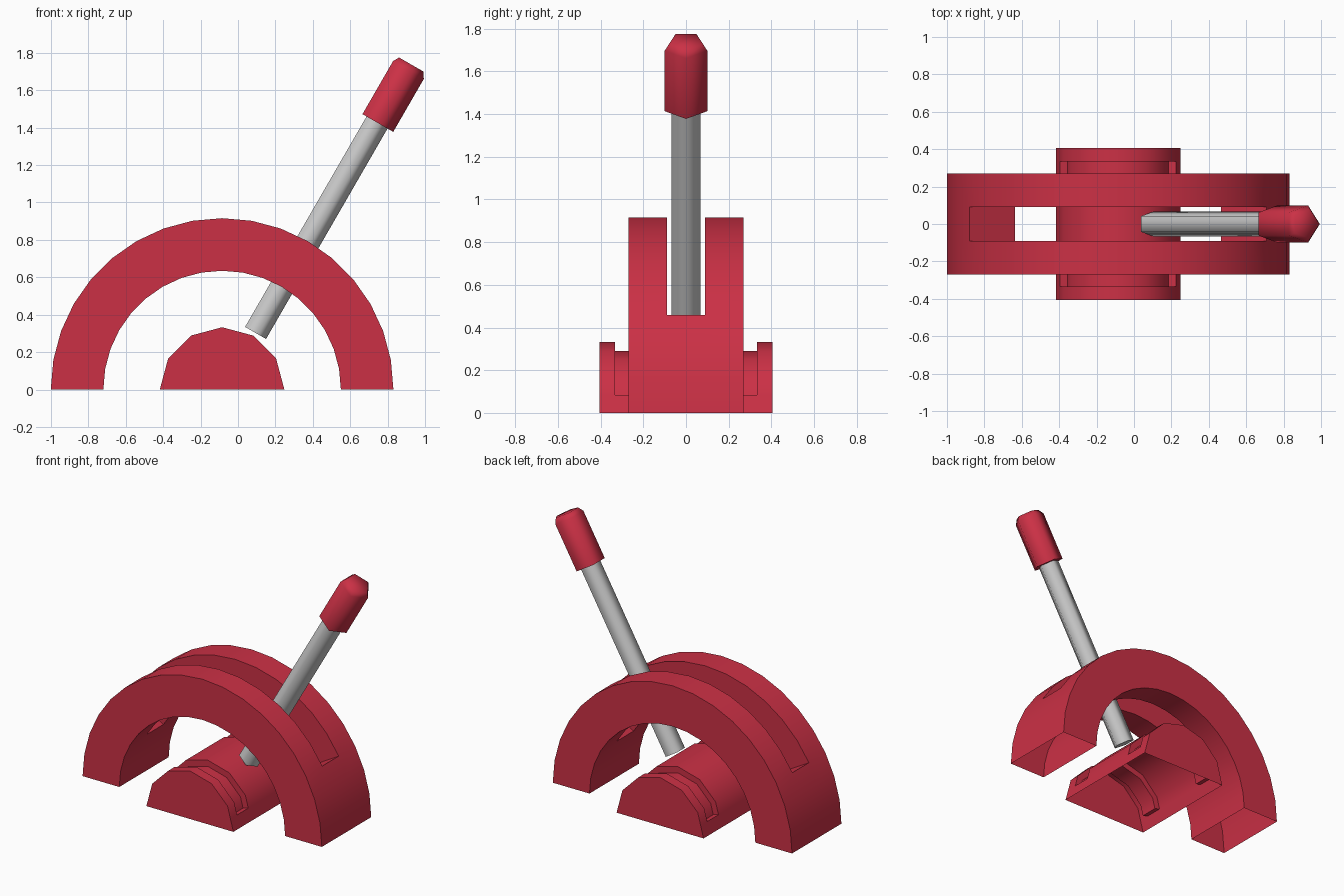
import bpy, bmesh, math
from mathutils import Vector

if "Cube" in bpy.data.objects:
    bpy.data.objects.remove(bpy.data.objects["Cube"])

CX = -0.085  # arch and hub share this axis

red = bpy.data.materials.new("red_plastic")
red.diffuse_color = (0.6, 0.03, 0.06, 1)
red.use_nodes = True
red.node_tree.nodes["Principled BSDF"].inputs["Base Color"].default_value = red.diffuse_color


def finish(name, bm, mat, angle):
    bmesh.ops.recalc_face_normals(bm, faces=bm.faces)
    me = bpy.data.meshes.new(name)
    bm.to_mesh(me)
    bm.free()
    ob = bpy.data.objects.new(name, me)
    bpy.context.collection.objects.link(ob)
    if mat:
        me.materials.append(mat)
    bpy.ops.object.select_all(action='DESELECT')
    ob.select_set(True)
    bpy.context.view_layer.objects.active = ob
    bpy.ops.object.shade_smooth_by_angle(angle=math.radians(angle))
    return ob


def half_ring(name, dirs, radii, ys, filled, angle):
    """Half ring of polar cells; only outer skin is made, underside open."""
    bm = bmesh.new()
    cache = {}

    def vert(i, k, j):
        co = (CX + dirs[i][0] * radii[k], ys[j], dirs[i][1] * radii[k])
        key = tuple(round(c, 5) + 0.0 for c in co)
        if key not in cache:
            cache[key] = bm.verts.new(co)
        return cache[key]

    n = (len(dirs) - 1, len(radii) - 1, len(ys) - 1)

    def solid(c):
        return all(0 <= c[a] < n[a] for a in range(3)) and filled(*c)

    for i in range(n[0]):
        for k in range(n[1]):
            for j in range(n[2]):
                if not solid((i, k, j)):
                    continue
                for a in range(3):
                    for side in (0, 1):
                        nb = [i, k, j]
                        nb[a] += 2 * side - 1
                        if solid(nb) or (a == 0 and not 0 <= nb[0] < n[0]):
                            continue
                        b, c = [x for x in range(3) if x != a]
                        quad = []
                        for u, v in ((0, 0), (1, 0), (1, 1), (0, 1)):
                            p = [i, k, j]
                            p[a] += side
                            p[b] += u
                            p[c] += v
                            w = vert(*p)
                            if w not in quad:
                                quad.append(w)
                        if len(quad) > 2:
                            bm.faces.new(quad)
    return finish(name, bm, red, angle)


def arc(steps):
    return [Vector((math.cos(math.pi * i / steps), math.sin(math.pi * i / steps)))
            for i in range(steps + 1)]


# Slotted arch
half_ring("slotted_arch", arc(18), [0.635, 0.916], [-0.27, -0.09, 0.09, 0.27],
          lambda i, k, j: not (j == 1 and 3 <= i < 15), 30)

# Pivot hub with a groove near each end
d = arc(6)
d = [d[0], (d[0] + d[1]) / 2] + d[1:6] + [(d[5] + d[6]) / 2, d[6]]
half_ring("pivot_hub", d, [0, 0.29, 0.333],
          [-0.405, -0.333, -0.21, 0.21, 0.333, 0.405],
          lambda i, k, j: not (k == 1 and j in (1, 3) and 1 <= i < 7), 40)


# Five-sided rods along the lever axis: rings are (distance, radius)
def rod(name, start, rings, mat):
    axis = Vector((0.5, 0, 0.866))
    right = Vector((0.866, 0, -0.5))
    bm = bmesh.new()
    loops = []
    for dist, r in rings:
        c = Vector(start) + axis * dist
        loops.append([bm.verts.new(c + right * r * math.cos(t) + Vector((0, r * math.sin(t), 0)))
                      for t in (2 * math.pi * s / 5 for s in range(5))])
    for lo, hi in zip(loops, loops[1:]):
        for s in range(5):
            bm.faces.new((lo[s], lo[(s + 1) % 5], hi[(s + 1) % 5], hi[s]))
    bm.faces.new(loops[0])
    bm.faces.new(loops[-1])
    return finish(name, bm, mat, 75)


# Lever and grip
rod("lever_stick", (0.088, 0, 0.306), [(0, 0.0715), (1.34, 0.0715)], None)
rod("lever_grip", (0.739, 0, 1.43), [(0, 0.105), (0.327, 0.105), (0.36, 0.083)], red)
